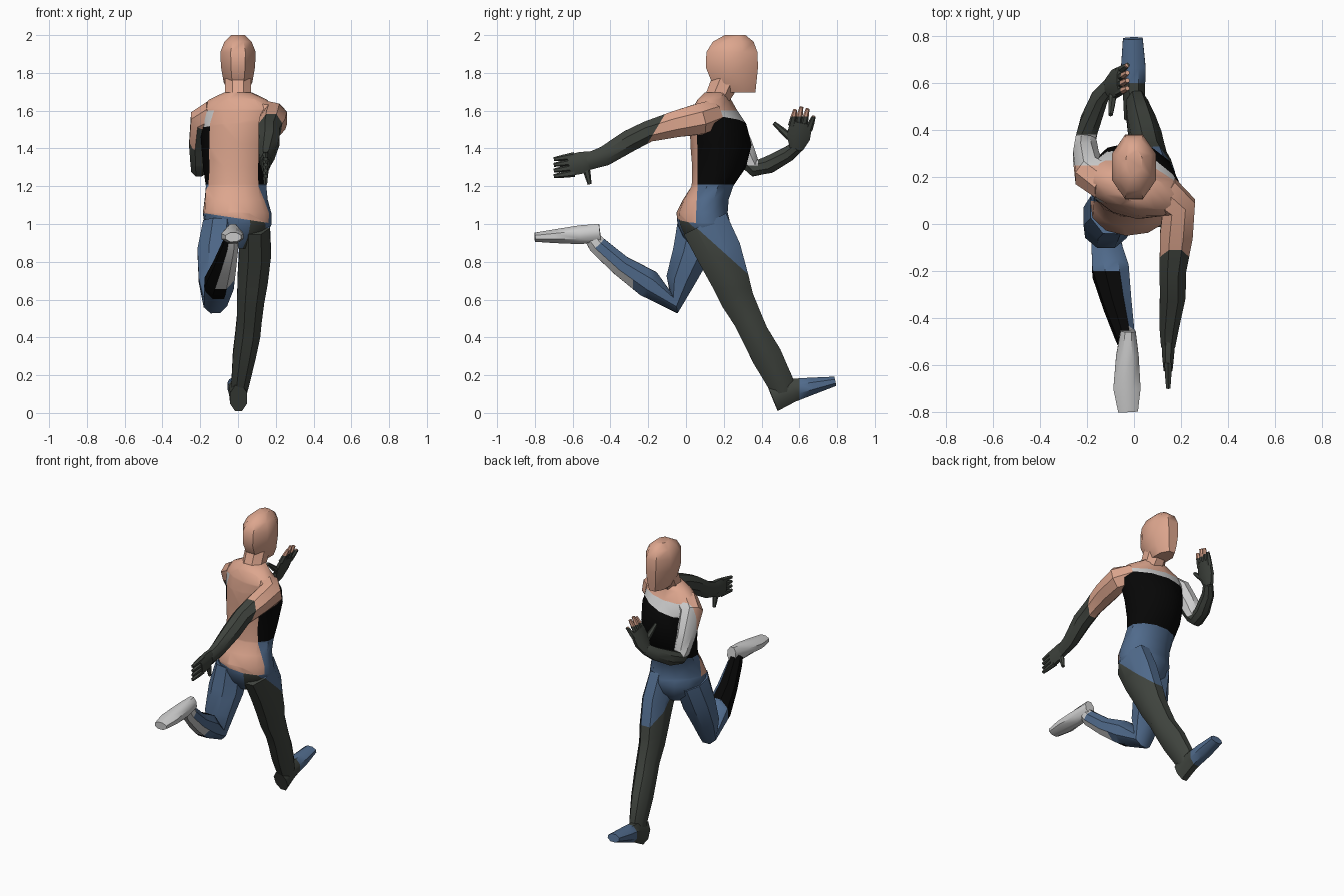
import bpy, bmesh, math
from mathutils import Vector

COLOURS = {
    "skin": (0.72, 0.38, 0.27), "blue": (0.08, 0.145, 0.26), "charcoal": (0.05, 0.057, 0.048),
    "black": (0.002, 0.002, 0.002), "pale_grey": (0.62, 0.62, 0.62),
}
NAMES = list(COLOURS)
MATS = []
for k, c in COLOURS.items():
    m = bpy.data.materials.new(k)
    m.diffuse_color = (*c, 1)
    MATS.append(m)


def tube(name, rings, colour, cuts=(), sides=8, flat=False):
    """Loft rings (x, y, z, half width, half depth[, yaw]); cut along planes, colour by rule."""
    bm = bmesh.new()
    pts = [Vector(r[:3]) for r in rings]
    loops = []
    off = math.pi / sides
    k = 1 / math.cos(off)
    for i, r in enumerate(rings):
        if flat:
            yaw = math.radians(r[5]) if len(r) > 5 else 0
            u = Vector((math.cos(yaw), math.sin(yaw), 0))
            v = Vector((-math.sin(yaw), math.cos(yaw), 0))
        else:
            t = Vector()
            if i > 0:
                t += (pts[i] - pts[i - 1]).normalized()
            if i < len(pts) - 1:
                t += (pts[i + 1] - pts[i]).normalized()
            t.normalize()
            u = Vector((1, 0, 0))
            u = (u - t * u.dot(t)).normalized()
            v = t.cross(u)
        loops.append([bm.verts.new(pts[i] + u * r[3] * k * math.cos(off + 2 * math.pi * j / sides)
                                   + v * r[4] * k * math.sin(off + 2 * math.pi * j / sides))
                      for j in range(sides)])
    for a, b in zip(loops, loops[1:]):
        for j in range(sides):
            n = (j + 1) % sides
            bm.faces.new((a[j], a[n], b[n], b[j]))
    bm.faces.new(loops[0])
    bm.faces.new(loops[-1])
    for co, no in cuts:
        bmesh.ops.bisect_plane(bm, geom=bm.verts[:] + bm.edges[:] + bm.faces[:],
                               plane_co=co, plane_no=no)
    bmesh.ops.recalc_face_normals(bm, faces=bm.faces[:])
    for f in bm.faces:
        c = colour if isinstance(colour, str) else colour(f.calc_center_median(), f.normal)
        f.material_index = NAMES.index(c)
    me = bpy.data.meshes.new(name)
    bm.to_mesh(me)
    bm.free()
    for m in MATS:
        me.materials.append(m)
    ob = bpy.data.objects.new(name, me)
    bpy.context.collection.objects.link(ob)
    return ob


# Torso: bare back, striped front
def torso_colour(c, n):
    if c.z > 1.6:
        return "skin"
    if c.y + 0.13 * c.x < 0.075 and c.z > 1.03 - 0.15 * c.x:
        return "skin"
    if c.z > 1.54 + 0.15 * c.x:
        return "pale_grey"
    if c.z > 1.21:
        return "black"
    if c.x > 0.03 and c.z + 0.9 * c.y < 1.02:
        return "charcoal"
    return "blue"


tube("torso", [
    (0, .1, .87, .06, .06, 8), (0, .1, .93, .14, .11, 8), (0, .095, 1.0, .175, .135, 8),
    (-.005, .085, 1.06, .178, .13, 8), (-.01, .105, 1.13, .165, .118, 4), (-.01, .14, 1.2, .16, .11, 0),
    (-.01, .175, 1.3, .172, .138, -6), (-.005, .185, 1.42, .185, .155, -12),
    (0, .17, 1.53, .2, .14, -15), (0, .15, 1.61, .205, .105, -16),
    (0, .15, 1.66, .15, .08, -16), (0, .165, 1.695, .075, .065, -10)],
    torso_colour, [((0, .075, 0), (.13, 1, 0)), ((0, 0, 1.6), (0, 0, 1)),
                   ((0, 0, 1.54), (-.15, 0, 1)), ((0, 0, 1.21), (0, 0, 1)),
                   ((0, 0, 1.03), (.15, 0, 1)), ((0, 0, 1.02), (0, .9, 1))], sides=12, flat=True)

# Neck and head
tube("neck", [(0, .14, 1.62, .075, .07), (0, .18, 1.69, .07, .075), (0, .215, 1.77, .07, .08)],
     "skin", flat=True)
tube("head", [(0, .275, 1.695, .05, .092), (0, .255, 1.75, .076, .118), (0, .243, 1.83, .09, .138),
              (0, .243, 1.91, .094, .135), (0, .25, 1.965, .072, .108), (0, .26, 2.0, .035, .055)],
     "skin", flat=True)

# Leading leg
def lead_leg_colour(c, n):
    return "charcoal" if c.z + 0.9 * c.y < 1.03 or c.z < 0.66 else "blue"


tube("leading_leg", [
    (.088, .1, 1.0, .08, .125), (.09, .175, .85, .085, .12), (.077, .235, .7, .08, .1),
    (.067, .272, .6, .072, .088), (.06, .325, .5, .066, .077), (.052, .362, .42, .066, .074),
    (.032, .428, .3, .06, .08), (.012, .5, .16, .047, .07), (.005, .515, .1, .04, .05)],
    lead_leg_colour, [((0, 0, 1.03), (0, .9, 1)), ((0, 0, .66), (0, 0, 1))])
tube("leading_foot", [
    (.003, .458, .078, .045, .073), (0, .56, .12, .047, .063),
    (-.003, .67, .143, .052, .045), (-.005, .79, .168, .042, .025)],
    lambda c, n: "blue" if c.y > .6 else "charcoal", [((0, .6, 0), (0, 1, 0))])

# Trailing leg
def trail_leg_colour(c, n):
    if c.y > -.2:
        return "blue"
    if n.z < -.35 and c.y < -.28 and n.x > -.6:
        return "pale_grey"
    if n.x > .55:
        return "blue" if c.y > -.45 else "pale_grey"
    return "black"


tube("trailing_leg", [
    (-.095, .07, 1.0, .09, .115), (-.11, .03, .85, .105, .1), (-.12, -.03, .7, .088, .077),
    (-.12, -.065, .585, .062, .06), (-.1, -.2, .685, .078, .074), (-.07, -.345, .78, .06, .056),
    (-.04, -.47, .89, .042, .048), (-.035, -.5, .93, .035, .04)],
    trail_leg_colour, [((0, -.2, 0), (0, 1, 0)), ((0, -.28, 0), (0, 1, 0))])
tube("trailing_foot", [
    (-.025, -.455, .955, .032, .046), (-.028, -.56, .943, .048, .05),
    (-.03, -.7, .935, .058, .036), (-.025, -.8, .93, .042, .024)], "pale_grey")

# Rear arm
tube("rear_arm", [
    (.12, .13, 1.575, .08, .075), (.19, .07, 1.555, .075, .082), (.18, -.05, 1.53, .07, .07),
    (.165, -.2, 1.49, .056, .056), (.165, -.3, 1.44, .055, .058), (.15, -.43, 1.36, .042, .052),
    (.145, -.52, 1.33, .03, .045)],
    lambda c, n: "skin" if c.y - .6 * c.z > -1.06 else "charcoal",
    [((0, -1.06, 0), (0, 1, -.6))])


# Front arm
def front_arm_colour(c, n):
    if c.z > 1.45 and c.y < .25:
        return "skin"
    if c.z < 1.31 or c.y > .38 or n.y < -.4:
        return "charcoal"
    return "pale_grey"


tube("front_arm", [
    (-.12, .18, 1.58, .08, .07), (-.19, .215, 1.545, .068, .075), (-.205, .29, 1.42, .054, .062),
    (-.205, .335, 1.33, .047, .05), (-.205, .365, 1.295, .043, .045), (-.185, .44, 1.315, .043, .046),
    (-.145, .54, 1.37, .035, .04), (-.105, .59, 1.41, .027, .033)],
    front_arm_colour, [((0, .25, 0), (0, 1, 0)), ((0, 0, 1.31), (0, 0, 1)), ((0, .38, 0), (0, 1, 0))])


# Hands: palm plus tapered digits
def hand(prefix, palm, digits, tip_rule, cuts=()):
    tube(prefix + "_palm", palm, "charcoal")
    for i, (a, b) in enumerate(digits):
        a, b = Vector(a), Vector(b)
        mid = a.lerp(b, .55)
        tube(f"{prefix}_digit_{i + 1}", [(*a, .015, .018), (*mid, .013, .014), (*b, .009, .009)],
             tip_rule, cuts, sides=6)


rear_digits = [((.145, -.59, 1.36 - .03 * i), (.146, -.7, 1.343 - .03 * i)) for i in range(4)]
rear_digits.append(((.145, -.53, 1.3), (.145, -.51, 1.21)))
hand("rear_hand", [(.147, -.49, 1.345, .028, .042), (.145, -.55, 1.325, .026, .058),
                   (.145, -.62, 1.31, .019, .056)], rear_digits, "charcoal")

front_digits = [((-.065, .56 + .03 * i, 1.52 - .006 * i), (-.028, .578 + .033 * i, z))
                for i, z in enumerate((1.605, 1.62, 1.61, 1.57))]
front_digits.append(((-.09, .55, 1.46), (-.1, .465, 1.535)))
hand("front_hand", [(-.11, .585, 1.4, .026, .035), (-.085, .595, 1.46, .025, .062),
                    (-.055, .612, 1.54, .018, .06)], front_digits,
     lambda c, n: "skin" if c.z > 1.57 else "charcoal", [((0, 0, 1.57), (0, 0, 1))])

# Soft shading with hard creases
bpy.ops.object.select_all(action='SELECT')
bpy.context.view_layer.objects.active = bpy.data.objects["torso"]
bpy.ops.object.shade_smooth_by_angle(angle=math.radians(40))
